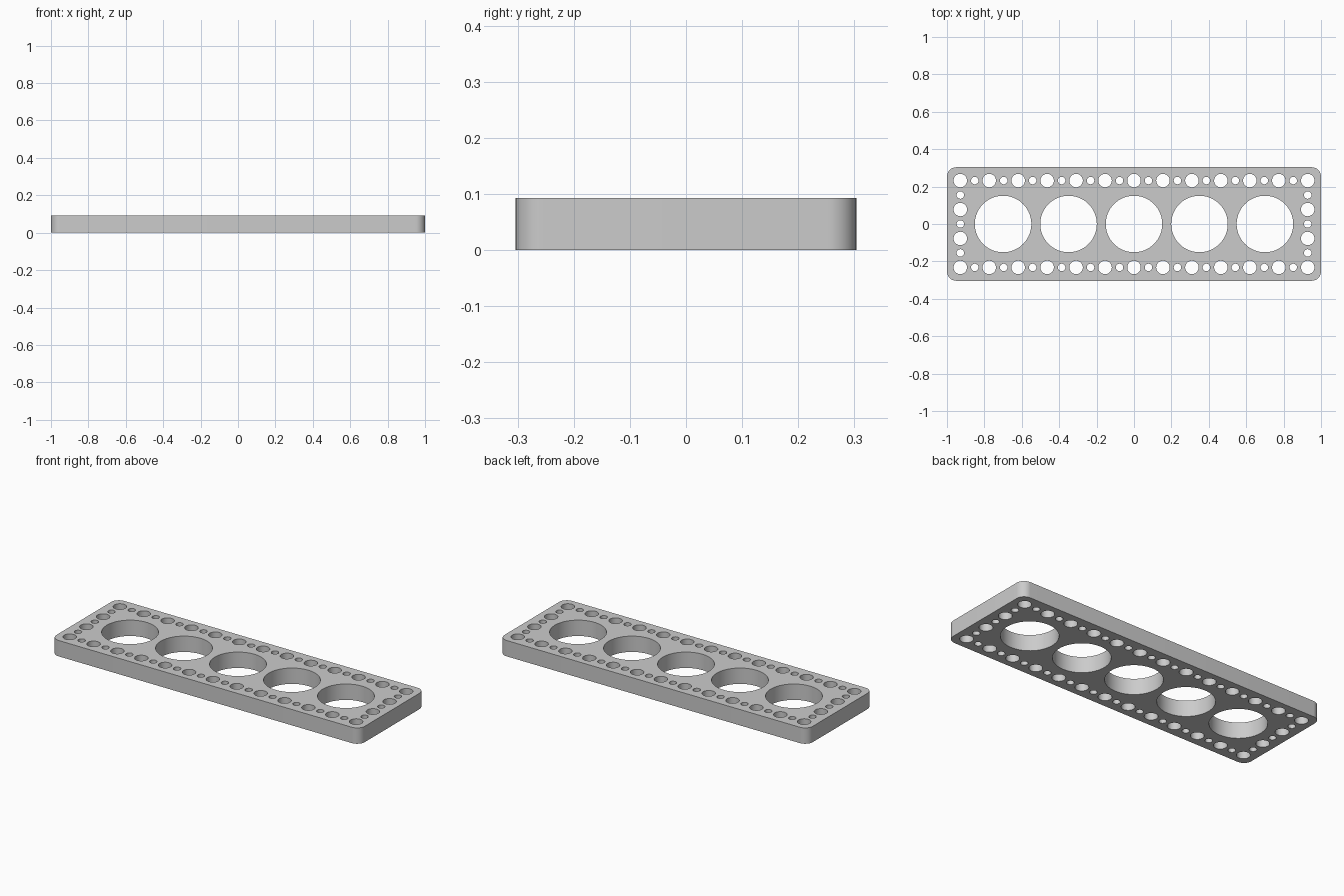
import bpy, bmesh, math
from mathutils import Matrix

cube = bpy.data.objects.get("Cube")
if cube:
    bpy.data.objects.remove(cube, do_unlink=True)

LENGTH, WIDTH, HEIGHT = 2.0, 0.607, 0.093
CORNER = 0.05
PITCH = 0.1548
BIG_R, PIN_R, SMALL_R = 0.151, 0.036, 0.02

grey = bpy.data.materials.new("light_grey")
grey.use_nodes = True
colour = (0.6, 0.6, 0.6, 1)
grey.diffuse_color = colour
grey.node_tree.nodes["Principled BSDF"].inputs["Base Color"].default_value = colour


def make_object(name, bm):
    mesh = bpy.data.meshes.new(name)
    bm.to_mesh(mesh)
    bm.free()
    mesh.materials.append(grey)
    obj = bpy.data.objects.new(name, mesh)
    bpy.context.collection.objects.link(obj)
    return obj


# Plate with rounded vertical corners
bm = bmesh.new()
bmesh.ops.create_cube(bm, size=1, matrix=Matrix.Translation((0, 0, HEIGHT / 2))
                      @ Matrix.Diagonal((LENGTH, WIDTH, HEIGHT, 1)))
upright = [e for e in bm.edges if abs(e.verts[0].co.z - e.verts[1].co.z) > HEIGHT / 2]
bmesh.ops.bevel(bm, geom=upright, offset=CORNER, segments=12, profile=0.5, affect='EDGES')
plate = make_object("perforated_plate", bm)

# Hole positions: five large bores and a border of alternating pin and small holes
holes = [(i * 0.35, 0, BIG_R, 96) for i in range(-2, 3)]
for i in range(-12, 13):
    radius = PIN_R if i % 2 == 0 else SMALL_R
    for side in (-1, 1):
        holes.append((i * PITCH / 2, side * 1.5 * PITCH, radius, 40))
for j in range(-2, 3):
    radius = PIN_R if j % 2 else SMALL_R
    for side in (-1, 1):
        holes.append((side * 6 * PITCH, j * PITCH / 2, radius, 40))

# Cutter for all the holes
bm = bmesh.new()
for x, y, radius, sides in holes:
    bmesh.ops.create_cone(bm, cap_ends=True, segments=sides, radius1=radius, radius2=radius,
                          depth=HEIGHT * 3, matrix=Matrix.Translation((x, y, HEIGHT / 2)))
cutter = make_object("hole_cutter", bm)
cutter.hide_render = True

cut = plate.modifiers.new("holes", 'BOOLEAN')
cut.operation = 'DIFFERENCE'
cut.solver = 'EXACT'
cut.object = cutter

# Apply the cut, drop the cutter, and shade with sharp rims
bpy.ops.object.select_all(action='DESELECT')
plate.select_set(True)
bpy.context.view_layer.objects.active = plate
bpy.ops.object.modifier_apply(modifier=cut.name)
bpy.data.objects.remove(cutter, do_unlink=True)
bpy.ops.object.shade_smooth_by_angle(angle=math.radians(30))
